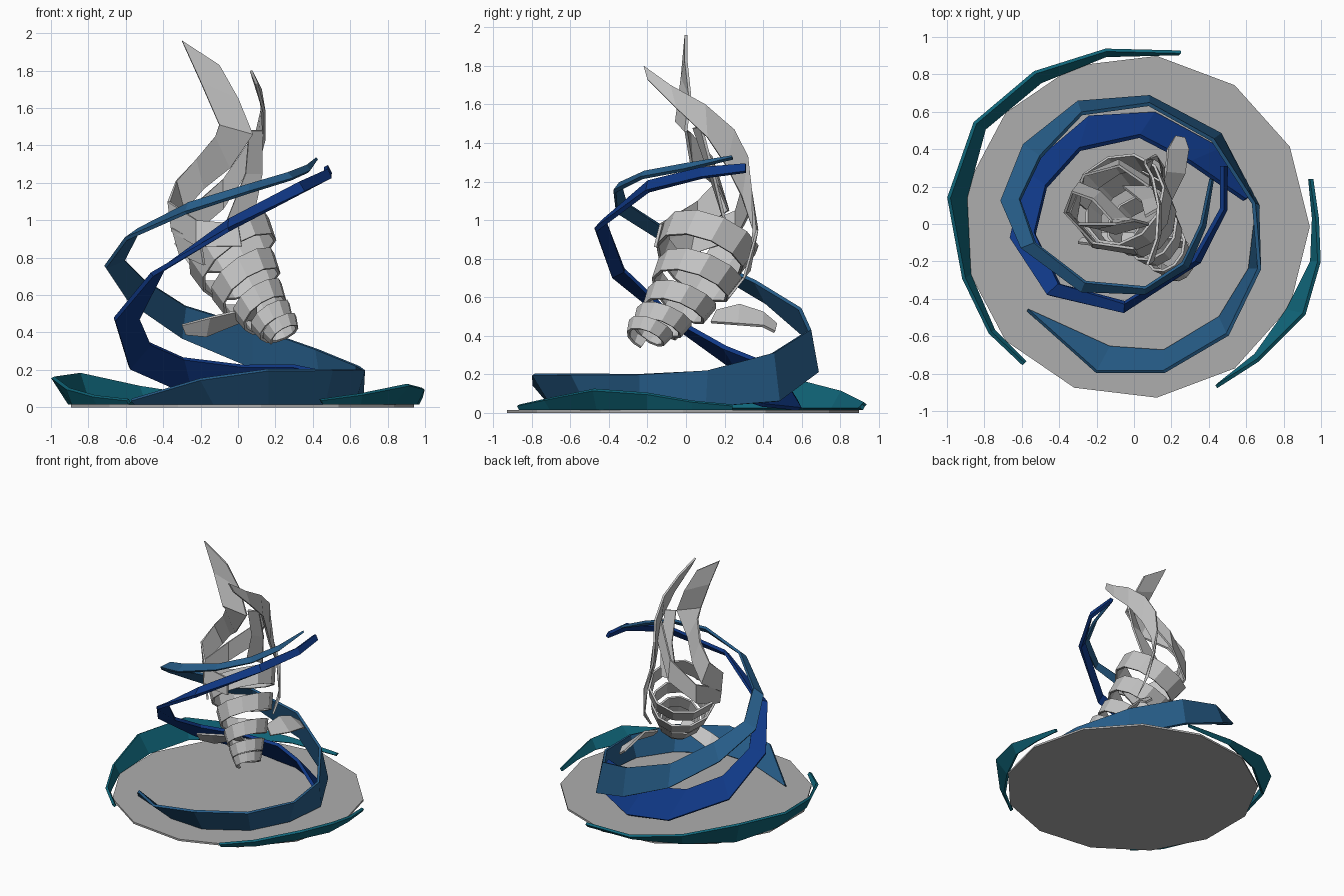
import bpy
import bmesh
import math
from mathutils import Vector

default_cube = bpy.data.objects.get("Cube")
if default_cube:
    bpy.data.objects.remove(default_cube, do_unlink=True)


def make_material(name, red, green, blue):
    material = bpy.data.materials.new(name)
    material.use_nodes = True
    colour = (red, green, blue, 1)
    material.diffuse_color = colour
    shader = material.node_tree.nodes["Principled BSDF"]
    shader.inputs["Base Color"].default_value = colour
    shader.inputs["Roughness"].default_value = .6
    return material


pale_grey = make_material("pale grey", .55, .55, .55)
disc_grey = make_material("disc grey", .42, .42, .42)
steel_blue = make_material("steel blue", .02, .11, .25)
royal_blue = make_material("royal blue", .005, .04, .24)
sea_teal = make_material("sea teal", .005, .13, .19)


def finish_object(name, builder, material):
    bmesh.ops.recalc_face_normals(builder, faces=builder.faces)
    mesh = bpy.data.meshes.new(name)
    builder.to_mesh(mesh)
    builder.free()
    mesh.materials.append(material)
    created = bpy.data.objects.new(name, mesh)
    bpy.context.collection.objects.link(created)
    return created


def ribbon(name, rows, material, thickness=.02):
    """Flat band; each row holds a point on either edge."""
    builder = bmesh.new()
    previous = None
    for row in rows:
        pair = [builder.verts.new(row[:3]), builder.verts.new(row[3:])]
        if previous:
            builder.faces.new((previous[0], previous[1], pair[1], pair[0]))
        previous = pair
    created = finish_object(name, builder, material)
    solid = created.modifiers.new("thickness", "SOLIDIFY")
    solid.thickness = thickness
    solid.offset = 0
    return created


# Ground disc with thirteen sides
disc_builder = bmesh.new()
bmesh.ops.create_cone(disc_builder, cap_ends=True, segments=13,
                      radius1=1, radius2=1, depth=.015)
for vertex in disc_builder.verts:
    # first corner is turned to face +x
    angle = math.atan2(vertex.co.x, vertex.co.y)
    vertex.co.x = .01 + .93 * math.cos(angle)
    vertex.co.y = -.015 + .92 * math.sin(angle)
    vertex.co.z += .0075
finish_object("ground_disc", disc_builder, disc_grey)

# Long outer ribbon that rises around the body
ribbon("outer_ribbon", [
    (-.57, -.46, .04, -.55, -.48, .02),
    (-.2, -.79, .15, -.13, -.66, .02),
    (.16, -.79, .2, .16, -.68, .02),
    (.5, -.59, .2, .46, -.5, .02),
    (.67, -.24, .2, .62, -.24, .03),
    (.64, .11, .22, .66, .1, .03),
    (.42, .45, .31, .46, .48, .06),
    (.08, .64, .43, .08, .68, .21),
    (-.28, .59, .54, -.3, .65, .37),
    (-.5, .36, .68, -.59, .42, .57),
    (-.61, .13, .79, -.71, .12, .75),
    (-.53, -.1, .95, -.6, -.13, .9),
    (-.26, -.31, 1.09, -.28, -.36, 1.04),
    (.06, -.34, 1.19, .06, -.37, 1.15),
    (.26, -.21, 1.25, .29, -.23, 1.22),
    (.36, -.0, 1.29, .38, -.01, 1.26),
    (.41, .24, 1.33, .42, .24, 1.32),
], steel_blue)

# Inner ribbon, broad near the ground
ribbon("inner_ribbon", [
    (.59, .13, .16, .61, .14, .13),
    (.3, .33, .22, .46, .4, .04),
    (.03, .47, .22, .11, .59, .02),
    (-.29, .4, .26, -.24, .57, .06),
    (-.47, .2, .34, -.58, .28, .21),
    (-.53, -.05, .48, -.66, -.08, .47),
    (-.4, -.32, .74, -.46, -.38, .71),
    (-.05, -.42, 1, -.05, -.47, .95),
    (.32, -.19, 1.2, .35, -.2, 1.15),
    (.47, .08, 1.27, .49, .08, 1.22),
    (.47, .31, 1.29, .49, .31, 1.25),
], royal_blue, .025)

# Two low waves along the rim of the disc
ribbon("left_wave", [
    (.25, .92, .04, .24, .91, .02),
    (-.15, .93, .05, -.15, .9, .02),
    (-.53, .81, .11, -.5, .76, .02),
    (-.85, .54, .18, -.8, .51, .02),
    (-.99, .14, .16, -.9, .14, .02),
    (-.91, -.29, .1, -.88, -.27, .02),
    (-.77, -.58, .06, -.75, -.57, .02),
    (-.59, -.75, .04, -.58, -.74, .02),
], sea_teal)
ribbon("right_wave", [
    (.95, .24, .04, .94, .24, .02),
    (.98, .03, .06, .96, .03, .02),
    (.99, -.2, .1, .95, -.2, .02),
    (.91, -.48, .12, .82, -.46, .02),
    (.66, -.73, .07, .65, -.7, .02),
    (.44, -.87, .04, .45, -.86, .02),
], sea_teal)

# Body axis from snout to chest: centre and radius
axis = [
    (.24, -.22, .4, .09),
    (.17, -.14, .47, .12),
    (.09, -.04, .57, .16),
    (.01, .05, .71, .21),
    (-.05, .1, .87, .25),
    (-.08, .12, 1.02, .27),
]


def along_axis(amount):
    place = min(max(amount, 0), 1) * (len(axis) - 1)
    index = min(int(place), len(axis) - 2)
    low, high = Vector(axis[index]), Vector(axis[index + 1])
    mixed = low.lerp(high, place - index)
    return mixed.xyz, mixed.w


def body_coil(name, turns, sides, material):
    """Band wound around the axis with narrow gaps between its turns."""
    forward = (along_axis(1)[0] - along_axis(0)[0]).normalized()
    across = forward.cross(Vector((0, 1, 0))).normalized()
    upward = forward.cross(across)
    rows = []
    total = turns * sides
    for step in range(total + 1):
        share = step / total
        amount = share ** 1.25 * .9
        angle = math.tau * step / sides
        half_width = .03 + .045 * share
        outward = across * math.cos(angle) + upward * math.sin(angle)
        centre, radius = along_axis(amount)
        upper = centre + outward * (radius + .01) + forward * half_width
        lower = centre + outward * (radius - .01) - forward * half_width
        rows.append((*upper, *lower))
    return ribbon(name, rows, material, .015)


body_coil("body_coil", 5, 11, pale_grey)

# Strands sweeping from the body up into the two tail flukes
ribbon("left_tail_strand", [
    (0, -.13, .98, .02, -.16, .86),
    (-.22, -.1, 1, -.22, -.12, .86),
    (-.37, .06, 1.1, -.35, .06, .94),
    (-.33, .17, 1.21, -.29, .22, 1.05),
    (-.22, .13, 1.33, -.18, .17, 1.17),
    (-.12, .02, 1.45, -.04, .03, 1.28),
    (-.1, -.05, 1.51, .08, 0, 1.46),
    (-.2, -.02, 1.74, 0, .02, 1.65),
    (-.3, 0, 1.96, -.1, 0, 1.83),
], pale_grey, .015)
ribbon("right_tail_strand", [
    (.07, -.22, 1.8, .1, -.2, 1.73),
    (.12, -.08, 1.7, .14, -.05, 1.58),
    (.13, .1, 1.6, .14, .11, 1.43),
    (.1, .25, 1.47, .1, .21, 1.28),
    (.06, .32, 1.33, .08, .29, 1.12),
    (.06, .34, 1.16, .1, .35, .95),
    (.12, .37, .95, .14, .33, .74),
    (.16, .3, .7, .16, .22, .6),
], pale_grey, .015)
ribbon("middle_tail_strand", [
    (.06, .04, 1.48, .13, .08, 1.48),
    (.04, .12, 1.25, .13, .14, 1.25),
    (-.06, .2, 1, .08, .2, 1),
], pale_grey, .015)
ribbon("back_tail_strand", [
    (.08, .2, 1.45, .08, .24, 1.3),
    (-.08, .31, 1.22, -.08, .34, 1.06),
    (-.27, .26, 1.05, -.27, .26, .9),
    (-.35, .05, .96, -.31, .02, .82),
    (-.2, -.13, .88, -.18, -.13, .76),
], pale_grey, .015)

# Flippers
ribbon("back_flipper", [
    (.14, .16, .53, .2, .13, .47),
    (.17, .28, .56, .27, .27, .46),
    (.18, .4, .52, .29, .4, .45),
    (.22, .47, .46, .27, .46, .42),
], pale_grey, .015)
ribbon("left_flipper", [
    (-.3, -.1, .44, -.28, -.08, .39),
    (-.15, -.12, .48, -.17, -.05, .38),
    (.02, -.13, .52, 0, -.05, .45),
    (.1, -.12, .54, .1, -.06, .48),
], pale_grey, .015)
